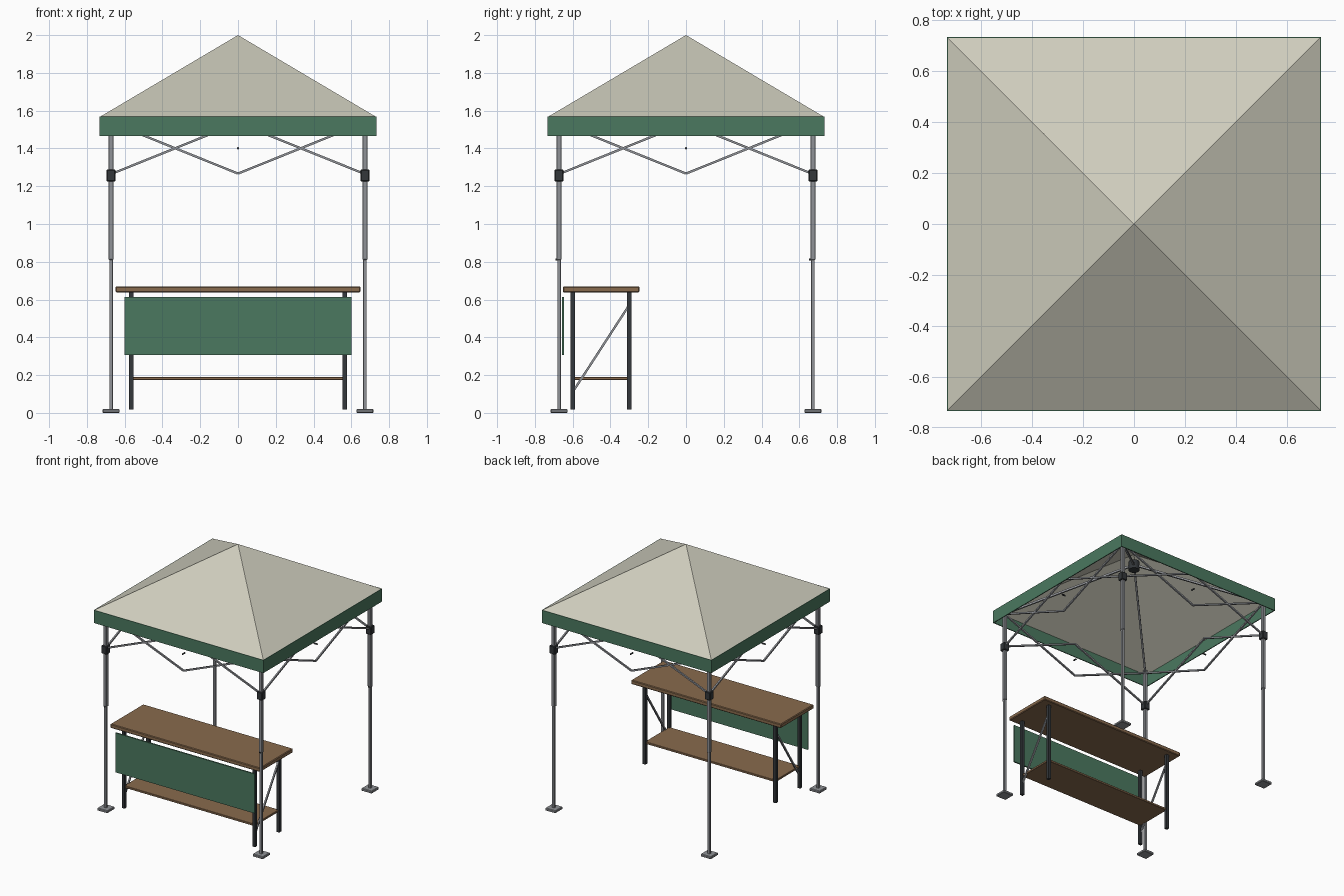
import bpy, bmesh
from math import radians
from mathutils import Vector, Matrix

if "Cube" in bpy.data.objects:
    bpy.data.objects.remove(bpy.data.objects["Cube"])


def material(name, rgb):
    m = bpy.data.materials.new(name)
    m.diffuse_color = (*rgb, 1)
    m.use_nodes = True
    m.node_tree.nodes["Principled BSDF"].inputs["Base Color"].default_value = m.diffuse_color
    return m


CLOTH = material("canvas", (0.62, 0.61, 0.51))
GREEN = material("green_cloth", (0.07, 0.19, 0.115))
WOOD = material("wood", (0.25, 0.145, 0.075))
DARK = material("dark_metal", (0.033, 0.038, 0.043))
METAL = material("grey_metal", (0.28, 0.29, 0.31))


def finish(name, bm, mat, bevel=0.0, thickness=0.0):
    me = bpy.data.meshes.new(name)
    bmesh.ops.recalc_face_normals(bm, faces=bm.faces) if not thickness else None
    bm.to_mesh(me)
    bm.free()
    me.materials.append(mat)
    ob = bpy.data.objects.new(name, me)
    bpy.context.collection.objects.link(ob)
    if bevel:
        mod = ob.modifiers.new("bevel", 'BEVEL')
        mod.width, mod.segments = bevel, 1
    if thickness:
        mod = ob.modifiers.new("thickness", 'SOLIDIFY')
        mod.thickness, mod.offset, mod.use_even_offset = thickness, -1, True
    return ob


def box(name, lo, hi, mat, bevel=0.0):
    lo, hi = Vector(lo), Vector(hi)
    bm = bmesh.new()
    bmesh.ops.create_cube(bm, size=1, matrix=Matrix.Translation((lo + hi) / 2)
                          @ Matrix.Diagonal((*(hi - lo), 1)))
    return finish(name, bm, mat, bevel)


def post(name, x, y, z0, z1, width, mat, bevel=0.0):
    h = width / 2
    return box(name, (x - h, y - h, z0), (x + h, y + h, z1), mat, bevel)


def bar(name, a, b, mat, width=0.012):
    a, b = Vector(a), Vector(b)
    d = b - a
    bm = bmesh.new()
    bmesh.ops.create_cube(bm, size=1, matrix=Matrix.Translation((a + b) / 2)
                          @ d.to_track_quat('Z', 'Y').to_matrix().to_4x4()
                          @ Matrix.Diagonal((width, width, d.length, 1)))
    return finish(name, bm, mat)


def rod(name, a, b, radius, mat, sides=12):
    a, b = Vector(a), Vector(b)
    d = b - a
    bm = bmesh.new()
    bmesh.ops.create_cone(bm, cap_ends=True, segments=sides, radius1=radius,
                          radius2=radius, depth=d.length,
                          matrix=Matrix.Translation((a + b) / 2)
                          @ d.to_track_quat('Z', 'Y').to_matrix().to_4x4())
    return finish(name, bm, mat)


def corners(bm, r, z):
    return [bm.verts.new((x * r, y * r, z)) for x, y in ((-1, -1), (1, -1), (1, 1), (-1, 1))]


# Canopy roof: thin four-sided pyramid, open below
bm = bmesh.new()
ring = corners(bm, 0.73, 1.568)
apex = bm.verts.new((0, 0, 2.0))
for i in range(4):
    bm.faces.new((ring[i], ring[(i + 1) % 4], apex))
finish("canopy_roof", bm, CLOTH, thickness=0.006)

# Valance: thin cloth band around the roof edge
bm = bmesh.new()
low, top = corners(bm, 0.733, 1.467), corners(bm, 0.733, 1.568)
for i in range(4):
    j = (i + 1) % 4
    bm.faces.new((low[i], low[j], top[j], top[i]))
finish("valance", bm, GREEN, thickness=0.007)

# Telescopic legs with feet, sliders, buttons and roof rafters
L = 0.672
for sx, xn in ((-1, "left"), (1, "right")):
    for sy, yn in ((-1, "front"), (1, "back")):
        x, y, tag = sx * L, sy * L, f"{yn}_{xn}"
        post("foot_plate_" + tag, x, y, 0, 0.02, 0.09, METAL, 0.004)
        post("lower_leg_" + tag, x, y, 0.015, 0.85, 0.019, METAL, 0.002)
        post("upper_leg_" + tag, x, y, 0.81, 1.56, 0.027, METAL, 0.003)
        post("slider_" + tag, x, y, 1.225, 1.288, 0.047, DARK, 0.004)
        rod("leg_button_" + tag, (x, y, 0.812), (x, y - 0.02, 0.812), 0.005, DARK)
        bar("rafter_" + tag, (sx * 0.02, sy * 0.02, 1.895), (x, y, 1.54), METAL, 0.014)

# Centre hub under the apex
rod("centre_hub", (0, 0, 1.86), (0, 0, 1.93), 0.04, DARK, 16)

# Scissor trusses: two crossing bars on each half of every side
for k, side in enumerate(("front", "right", "back", "left")):
    turn = Matrix.Rotation(radians(90 * k), 3, 'Z')
    for s, half in ((-1, "a"), (1, "b")):
        for z0, z1, n in ((1.267, 1.535, "rising"), (1.535, 1.267, "falling")):
            bar(f"scissor_{n}_{side}_{half}", turn @ Vector((s * 0.665, -L, z0)),
                turn @ Vector((0, -L, z1)), METAL)
    rod("pivot_bolt_" + side, turn @ Vector((0, -L - 0.014, 1.401)),
        turn @ Vector((0, -L + 0.014, 1.401)), 0.006, DARK)

# Counter table
box("table_top", (-0.648, -0.652, 0.638), (0.648, -0.246, 0.67), WOOD, 0.005)
box("table_shelf", (-0.565, -0.6, 0.174), (0.565, -0.3, 0.19), WOOD, 0.002)
for sx, xn in ((-1, "left"), (1, "right")):
    x = sx * 0.564
    for y, yn in ((-0.6, "front"), (-0.3, "back")):
        post(f"table_leg_{yn}_{xn}", x, y, 0.018, 0.64, 0.024, DARK)
    bar("table_brace_" + xn, (x, -0.6, 0.11), (x, -0.3, 0.572), METAL)

# Cloth panel hanging in front of the table
box("front_panel", (-0.602, -0.656, 0.306), (0.602, -0.645, 0.614), GREEN)
